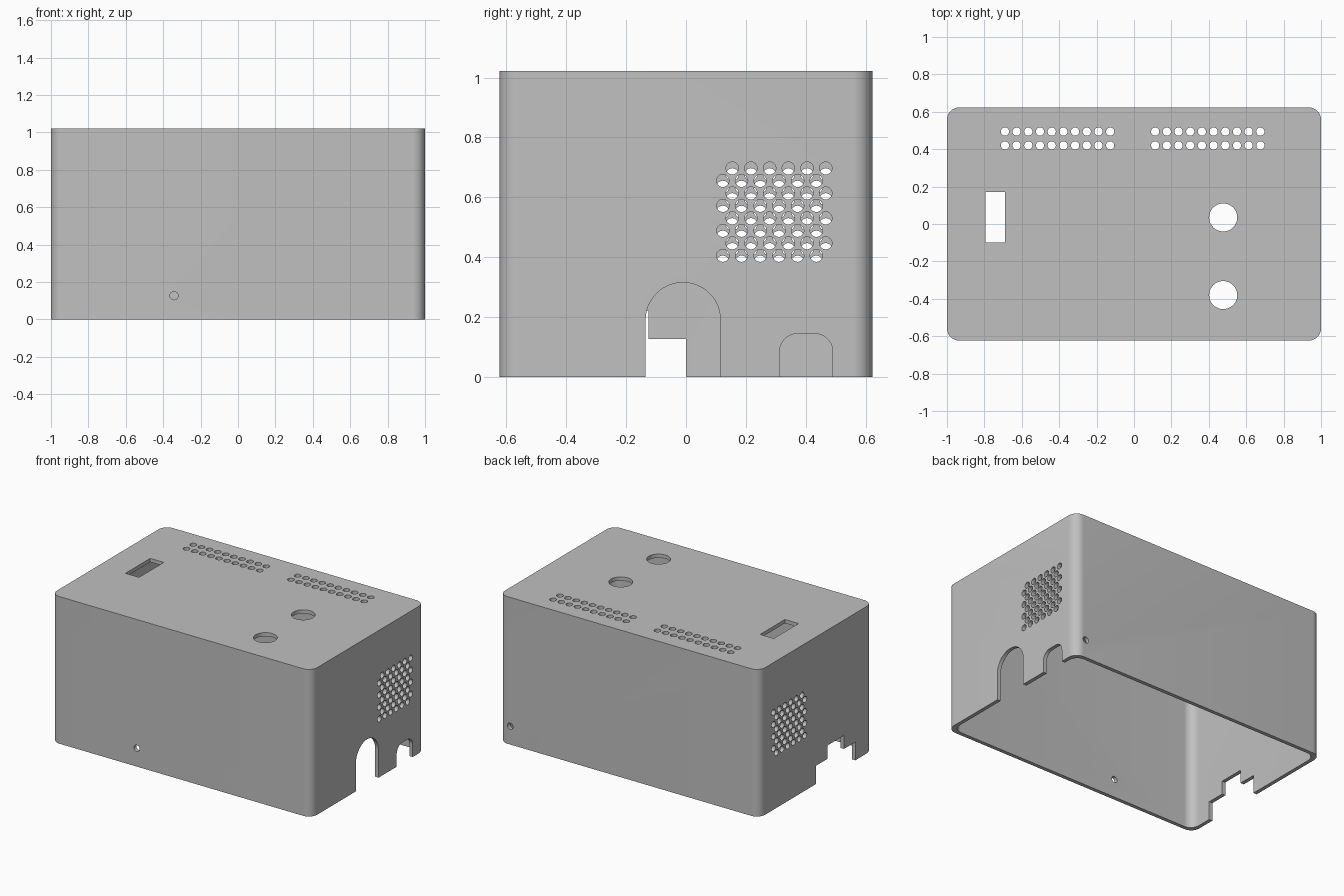
import bpy, bmesh
from math import sin, cos, pi

HALF_X, HALF_Y, HEIGHT, WALL = 1.0, 0.623, 1.022, 0.026

cube = bpy.data.objects.get("Cube")
if cube:
    bpy.data.objects.remove(cube, do_unlink=True)

grey = bpy.data.materials.new("plain grey")
grey.use_nodes = True
grey.diffuse_color = (0.53, 0.53, 0.53, 1)
grey.node_tree.nodes["Principled BSDF"].inputs["Base Color"].default_value = (0.53, 0.53, 0.53, 1)


def arc(u, v, r, start, end, steps):
    return [(u + r * cos(start + (end - start) * i / steps),
             v + r * sin(start + (end - start) * i / steps)) for i in range(steps + 1)]


def circle(u, v, r, sides=24):
    return arc(u, v, r, 0, 2 * pi, sides)[:-1]


def arch(u0, u1, top, r):
    """Opening from below the rim with rounded upper corners."""
    pts = [(u0, -0.1), (u1, -0.1)] + arc(u1 - r, top - r, r, 0, pi / 2, 12)
    left = arc(u0 + r, top - r, r, pi / 2, pi, 12)
    return pts + (left[1:] if u1 - u0 - 2 * r < 1e-4 else left)


def prism(bm, outline, axis, w0, w1):
    """Extrude a flat outline along an axis and return its start and end faces."""
    place = {"x": lambda u, v, w: (w, u, v),
             "y": lambda u, v, w: (u, w, v),
             "z": lambda u, v, w: (u, v, w)}[axis]
    a, b = ([bm.verts.new(place(u, v, w)) for u, v in outline] for w in (w0, w1))
    n = len(outline)
    for i in range(n):
        j = (i + 1) % n
        bm.faces.new((a[i], a[j], b[j], b[i]))
    return bm.faces.new(a[::-1]), bm.faces.new(b)


def finish(bm, name):
    bmesh.ops.recalc_face_normals(bm, faces=bm.faces[:])
    mesh = bpy.data.meshes.new(name)
    bm.to_mesh(mesh)
    bm.free()
    mesh.materials.append(grey)
    obj = bpy.data.objects.new(name, mesh)
    bpy.context.collection.objects.link(obj)
    return obj


# Rounded outer case, hollowed out from its open underside
R = 0.065
outline = []
for k, (sx, sy) in enumerate([(1, 1), (-1, 1), (-1, -1), (1, -1)]):
    outline += arc(sx * (HALF_X - R), sy * (HALF_Y - R), R, k * pi / 2, (k + 1) * pi / 2, 12)
inset = [(u * (HALF_X - WALL) / HALF_X, v * (HALF_Y - WALL) / HALF_Y) for u, v in outline]
bm = bmesh.new()
prism(bm, outline, "z", 0, HEIGHT)
case = finish(bm, "case_shell")
bm = bmesh.new()
prism(bm, inset, "z", -0.1, HEIGHT - WALL)
cavity = finish(bm, "cavity_cutter")

# All openings share one cutter
bm = bmesh.new()
TOP = ("z", HEIGHT - 0.1, HEIGHT + 0.1)
LEFT = ("x", HALF_X - 0.1, HALF_X + 0.1)
RIGHT = ("x", -HALF_X - 0.1, -HALF_X + 0.1)

# Top: rectangular window, two button holes, two double rows of vents
prism(bm, [(-0.795, -0.1), (-0.69, -0.1), (-0.69, 0.172), (-0.795, 0.172)], *TOP)
for y in (0.035, -0.38):
    prism(bm, circle(0.477, y, 0.075, 48), *TOP)
for x0 in (-0.69, 0.113):
    for row in range(2):
        for i in range(10):
            prism(bm, circle(x0 + i * 0.0625, 0.42 + row * 0.074, 0.022), *TOP)

# Sides: staggered round grilles, the one on the right slightly lower
for side, z0 in ((LEFT, 0.405), (RIGHT, 0.384)):
    for row in range(8):
        for i in range(6):
            y = 0.123 + 0.0315 * (row % 2) + i * 0.0625
            prism(bm, circle(y, z0 + row * 0.0417, 0.021), *side)

# Left side: tall arch and low rounded opening
prism(bm, arch(-0.135, 0.115, 0.315, 0.125), *LEFT)
prism(bm, arch(0.313, 0.49, 0.144, 0.06), *LEFT)

# Right side: stepped opening
prism(bm, [(0, -0.1), (0, 0.127), (-0.125, 0.127), (-0.125, 0.22), (-0.305, 0.22),
           (-0.305, 0.127), (-0.43, 0.127), (-0.43, -0.1)], *RIGHT)

# Front and back: one small screw hole each
for x, y in ((-0.342, -HALF_Y), (0.915, HALF_Y)):
    prism(bm, circle(x, 0.127, 0.022), "y", y - 0.1, y + 0.1)
openings = finish(bm, "openings_cutter")

# Cut, then shade
bpy.context.view_layer.objects.active = case
case.select_set(True)
for cutter in (cavity, openings):
    mod = case.modifiers.new(cutter.name, "BOOLEAN")
    mod.operation, mod.solver, mod.object = "DIFFERENCE", "EXACT", cutter
    bpy.ops.object.modifier_apply(modifier=mod.name)
    bpy.data.objects.remove(cutter, do_unlink=True)
bpy.ops.object.shade_smooth_by_angle()
